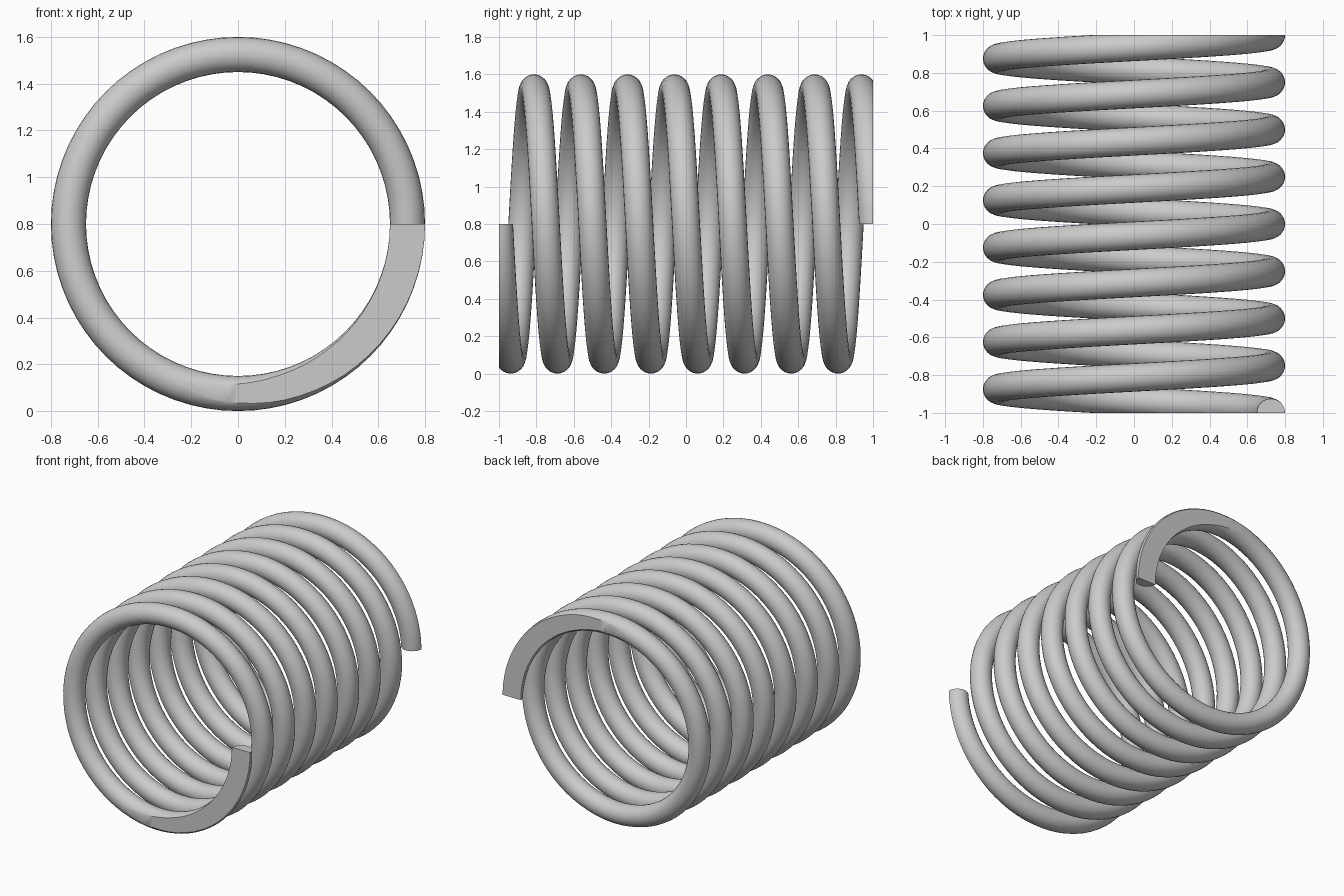
import bpy, bmesh, math

cube = bpy.data.objects.get("Cube")
if cube:
    bpy.data.objects.remove(cube, do_unlink=True)

COIL_R = 0.725      # axis to wire centre
WIRE_R = 0.075
LENGTH = 2.0
TURNS = 8
STEPS = 72          # rings per turn
SIDES = 24          # sides of the wire

steel = bpy.data.materials.new("light_grey_steel")
steel.use_nodes = True
colour = (0.6, 0.6, 0.6, 1.0)
steel.diffuse_color = colour
steel.node_tree.nodes["Principled BSDF"].inputs["Base Color"].default_value = colour

bm = bmesh.new()

# Round wire swept along a helix around the y axis
rings = []
for i in range(TURNS * STEPS + 1):
    a = 2 * math.pi * i / STEPS
    yc = -LENGTH / 2 + LENGTH * i / (TURNS * STEPS)
    ring = []
    for j in range(SIDES):
        b = 2 * math.pi * j / SIDES
        r = COIL_R + WIRE_R * math.cos(b)
        ring.append(bm.verts.new((r * math.cos(a),
                                  yc + WIRE_R * math.sin(b),
                                  0.8 - r * math.sin(a))))
    rings.append(ring)
for r0, r1 in zip(rings, rings[1:]):
    for j in range(SIDES):
        k = (j + 1) % SIDES
        bm.faces.new((r0[j], r0[k], r1[k], r1[j]))
bm.faces.new(rings[0])
bm.faces.new(rings[-1])

# Ground flat ends: trim both ends square to the axis and close them
for s in (-1, 1):
    bmesh.ops.bisect_plane(bm, geom=bm.verts[:] + bm.edges[:] + bm.faces[:],
                           dist=1e-5, plane_co=(0, s * LENGTH / 2, 0),
                           plane_no=(0, s, 0), clear_outer=True)
    rim = [e for e in bm.edges if e.is_boundary]
    bmesh.ops.triangle_fill(bm, use_beauty=True, use_dissolve=False, edges=rim)
bmesh.ops.recalc_face_normals(bm, faces=bm.faces[:])

mesh = bpy.data.meshes.new("coil_spring")
bm.to_mesh(mesh)
bm.free()
mesh.materials.append(steel)
spring = bpy.data.objects.new("coil_spring", mesh)
bpy.context.collection.objects.link(spring)

# Smooth wire with crisp ground ends
bpy.ops.object.select_all(action="DESELECT")
spring.select_set(True)
bpy.context.view_layer.objects.active = spring
bpy.ops.object.shade_smooth_by_angle(angle=math.radians(30))
